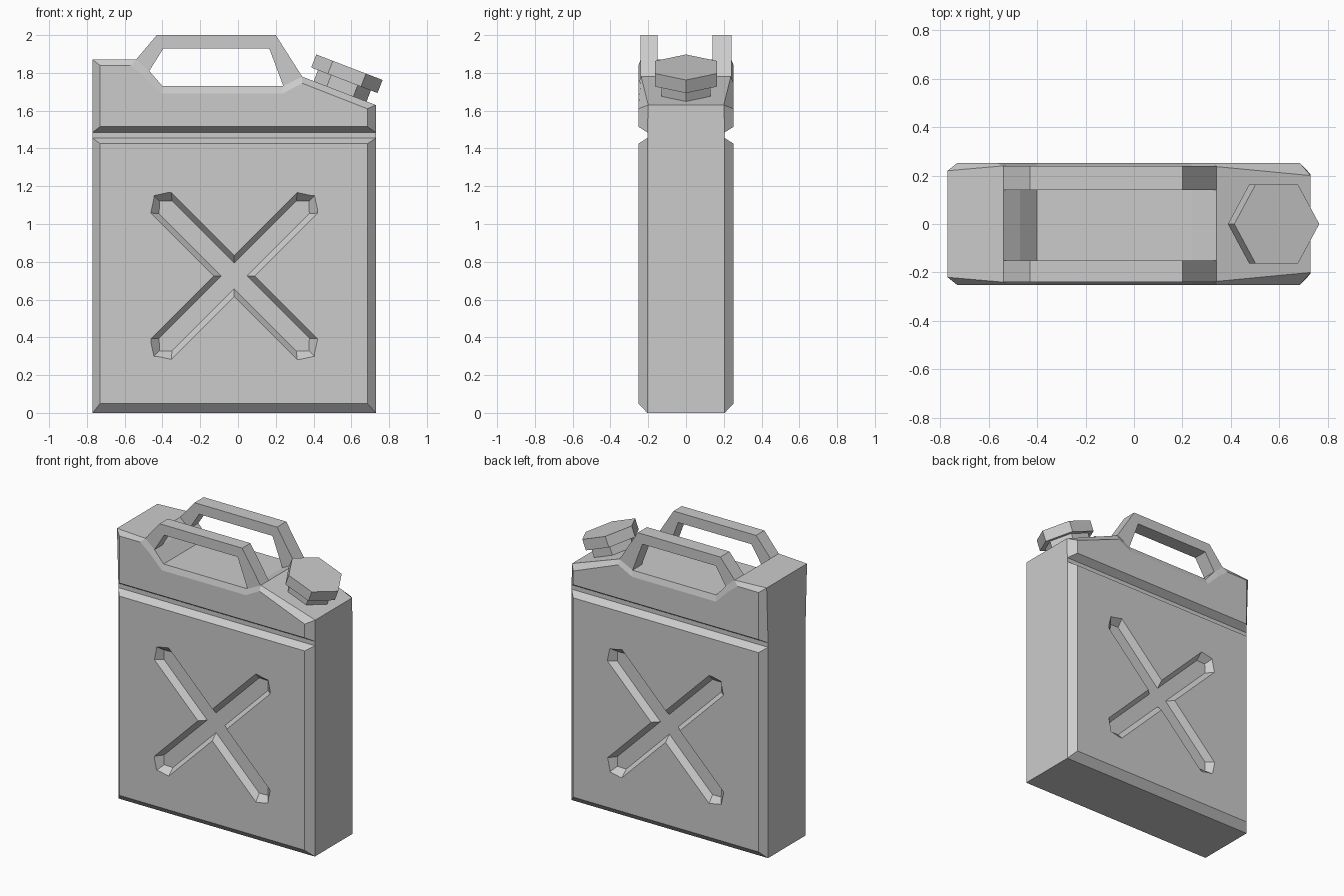
import bpy, bmesh, math
from mathutils import Matrix, Vector

if "Cube" in bpy.data.objects:
    bpy.data.objects.remove(bpy.data.objects["Cube"])


def loft(bm, rings, skip=(), caps=True):
    """Bridge equal-length point rings; skip holds (segment, edge) pairs left open."""
    vs = [[bm.verts.new(p) for p in ring] for ring in rings]
    n = len(vs[0])
    for s in range(len(vs) - 1):
        for i in range(n):
            if (s, i) not in skip:
                j = (i + 1) % n
                bm.faces.new((vs[s][i], vs[s][j], vs[s + 1][j], vs[s + 1][i]))
    if caps:
        bm.faces.new(vs[0])
        bm.faces.new(vs[-1])


def finish(bm, name):
    bmesh.ops.remove_doubles(bm, verts=bm.verts[:], dist=0.0005)
    bmesh.ops.recalc_face_normals(bm, faces=bm.faces[:])
    mesh = bpy.data.meshes.new(name)
    bm.to_mesh(mesh)
    bm.free()
    ob = bpy.data.objects.new(name, mesh)
    bpy.context.collection.objects.link(ob)
    return ob


FACE = 0.252    # y of the big front and back faces
CORE = 0.205    # y at the bottom of the chamfers


def panel_rings(outer, inner):
    """Front face, chamfer, core, chamfer, back face."""
    return [[(x, -FACE, z) for x, z in inner],
            [(x, -y, z) for x, z, y in outer],
            [(x, y, z) for x, z, y in outer],
            [(x, FACE, z) for x, z in inner]]


# Can body: lower tank, groove band, shaped shoulder
L, R, G0, G1 = -0.77, 0.73, 1.455, 1.485
bm = bmesh.new()
loft(bm, panel_rings(
    [(L, 0, CORE), (R, 0, CORE), (R, G0, CORE), (L, G0, CORE)],
    [(-0.73, 0.05), (0.685, 0.05), (0.685, 1.425), (-0.73, 1.425)]), skip={(1, 2)})
loft(bm, [[(L, -CORE, z), (R, -CORE, z), (R, CORE, z), (L, CORE, z)] for z in (G0, G1)],
     caps=False)
loft(bm, panel_rings(
    [(L, G1, CORE), (R, G1, CORE), (R, 1.63, 0.2), (0.34, 1.78, 0.237),
     (0.24, 1.73, 0.24), (-0.4, 1.73, 0.24), (-0.47, 1.81, 0.24),
     (-0.54, 1.87, 0.24), (L, 1.87, 0.22)],
    [(-0.73, 1.515), (0.685, 1.515), (0.685, 1.61), (0.34, 1.745),
     (0.235, 1.69), (-0.405, 1.69), (-0.5, 1.785), (-0.57, 1.84), (-0.73, 1.84)]),
    skip={(1, 0)})
body = finish(bm, "can_body")


# Recessed cross pressed into front and back
def cross_ring(y, half, shoulder, tip):
    pts = []
    for k in range(4):
        a = math.radians(45 + 90 * k)
        c, s = math.cos(a), math.sin(a)
        for u, v in ((shoulder, -half), (tip, 0), (shoulder, half), (half, half)):
            pts.append((-0.02 + u * c - v * s, y, 0.725 + u * s + v * c))
    return pts


bm = bmesh.new()
for side in (-1, 1):
    loft(bm, [cross_ring(side * (FACE + 0.014), 0.087, 0.559, 0.615),
              cross_ring(side * 0.21, 0.048, 0.514, 0.56)])
cutter = finish(bm, "cross_cutter")
cutter.hide_render = True
mod = body.modifiers.new("cross", 'BOOLEAN')
mod.operation = 'DIFFERENCE'
mod.solver = 'EXACT'
mod.object = cutter
bpy.context.view_layer.objects.active = body
bpy.ops.object.modifier_apply(modifier=mod.name)
bpy.data.objects.remove(cutter)

# Twin handles, open where they sit on the shoulder
arch = [(-0.54, 1.87), (-0.43, 2.0), (0.2, 2.0), (0.34, 1.78),
        (0.24, 1.73), (0.165, 1.93), (-0.395, 1.93), (-0.47, 1.81)]
for name, y0, y1 in (("front_handle", -0.24, -0.15), ("back_handle", 0.14, 0.24)):
    bm = bmesh.new()
    loft(bm, [[(x, y, z) for x, z in arch] for y in (y0, y1)], skip={(0, 3), (0, 7)})
    finish(bm, name)

# Hexagonal spout neck and cap, square to the sloping shoulder
tilt = Matrix.Translation((0.541, 0, 1.703)) @ Matrix.Rotation(math.atan2(0.15, 0.39), 4, 'Y')
for name, r, h0, h1 in (("spout_neck", 0.15, -0.005, 0.062), ("spout_cap", 0.188, 0.062, 0.136)):
    bm = bmesh.new()
    loft(bm, [[tilt @ Vector((r * math.cos(k * math.pi / 3), r * math.sin(k * math.pi / 3), h))
               for k in range(6)] for h in (h0, h1)])
    finish(bm, name)
